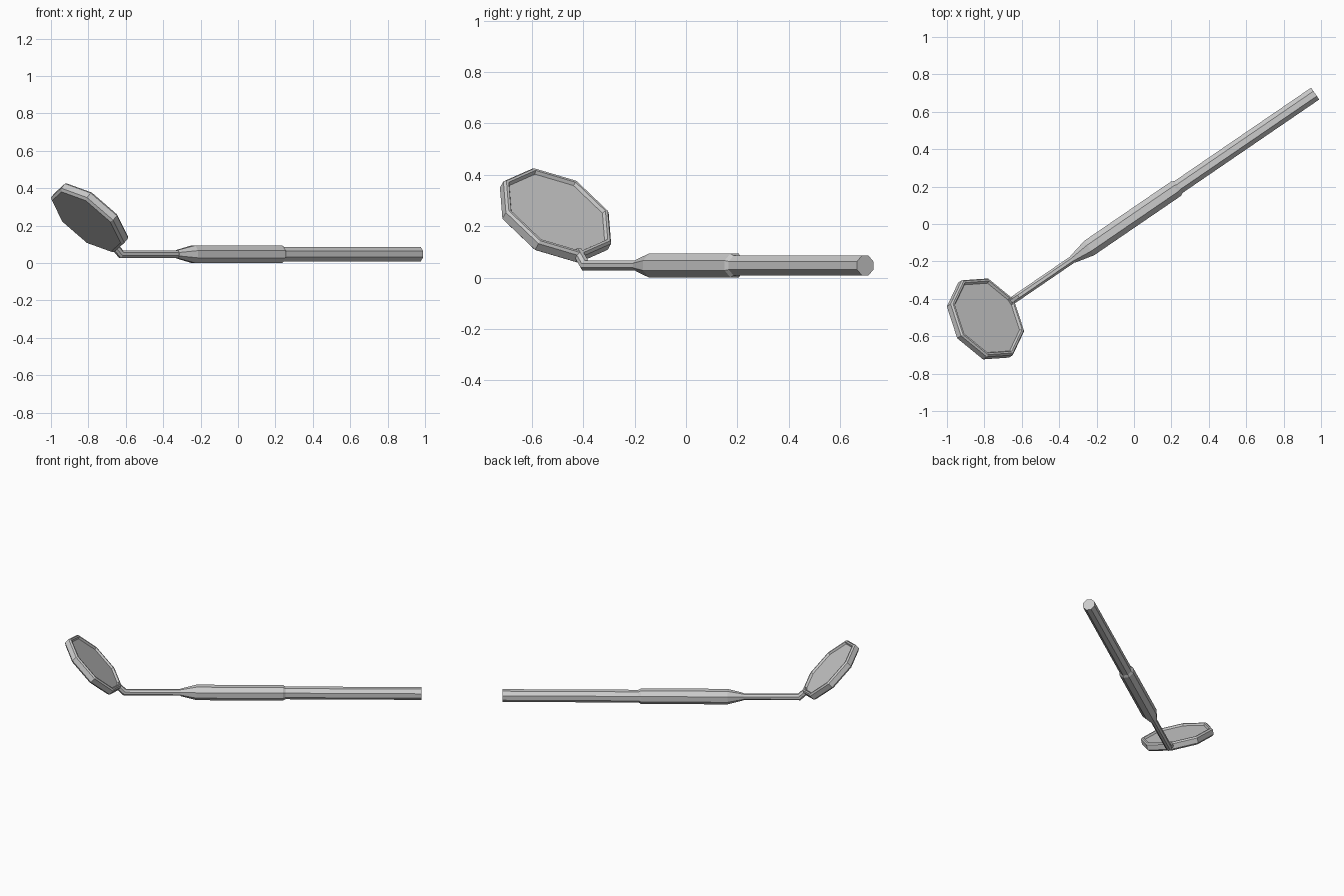
import bpy, bmesh
from math import sin, cos, pi, radians
from mathutils import Matrix, Vector

if "Cube" in bpy.data.objects:
    bpy.data.objects.remove(bpy.data.objects["Cube"])

# Everything is laid out along local x, then swung into place
PLACE = Matrix.Translation((-0.0164, 0.024, 0)) @ Matrix.Rotation(radians(34.35), 4, 'Z')
SIDES = 8
AXIS_Z = 0.047


def loft(name, stations, phase=0.0):
    """Skin octagonal rings; each station is (x, z, tilt, radius, stretch)."""
    bm = bmesh.new()
    rings = []
    for x, z, tilt, r, stretch in stations:
        up = Vector((sin(tilt), 0, cos(tilt))) * stretch
        side = Vector((0, 1, 0))
        ring = []
        for i in range(SIDES):
            a = phase + 2 * pi * i / SIDES
            co = Vector((x, 0, z)) + side * (r * cos(a)) + up * (r * sin(a))
            ring.append(bm.verts.new(PLACE @ co))
        rings.append(ring)
    for a, b in zip(rings, rings[1:]):
        for i in range(SIDES):
            j = (i + 1) % SIDES
            bm.faces.new((a[i], a[j], b[j], b[i]))
    bm.faces.new(rings[0])
    bm.faces.new(rings[-1])
    bmesh.ops.recalc_face_normals(bm, faces=bm.faces)
    mesh = bpy.data.meshes.new(name)
    bm.to_mesh(mesh)
    bm.free()
    ob = bpy.data.objects.new(name, mesh)
    bpy.context.collection.objects.link(ob)
    return ob


# Handle with thicker grip and tapered nose
profile = [(1.193, 0.0415), (0.308, 0.0415), (0.292, 0.0505), (-0.27, 0.0505), (-0.375, 0.024)]
loft("handle", [(s, AXIS_Z, 0, r, 1) for s, r in profile], pi / 8)

# Thin neck with a mitred 45 degree bend
bend = radians(45)
loft("neck", [
    (-0.36, AXIS_Z, 0, 0.0215, 1),
    (-0.737, AXIS_Z, bend / 2, 0.0215, 1 / cos(bend / 2)),
    (-0.79, AXIS_Z + 0.053, bend, 0.0215, 1),
], pi / 8)

# Tilted octagonal mirror head: chamfered rim and recessed face
cx, cz = -0.942, 0.241
rim = [(0.226, -0.029), (0.242, -0.017), (0.242, 0.017), (0.233, 0.027),
       (0.222, 0.027), (0.214, 0.014)]
loft("mirror_head", [
    (cx + h * sin(bend), cz + h * cos(bend), bend + pi / 2, r, 1) for r, h in rim
])
